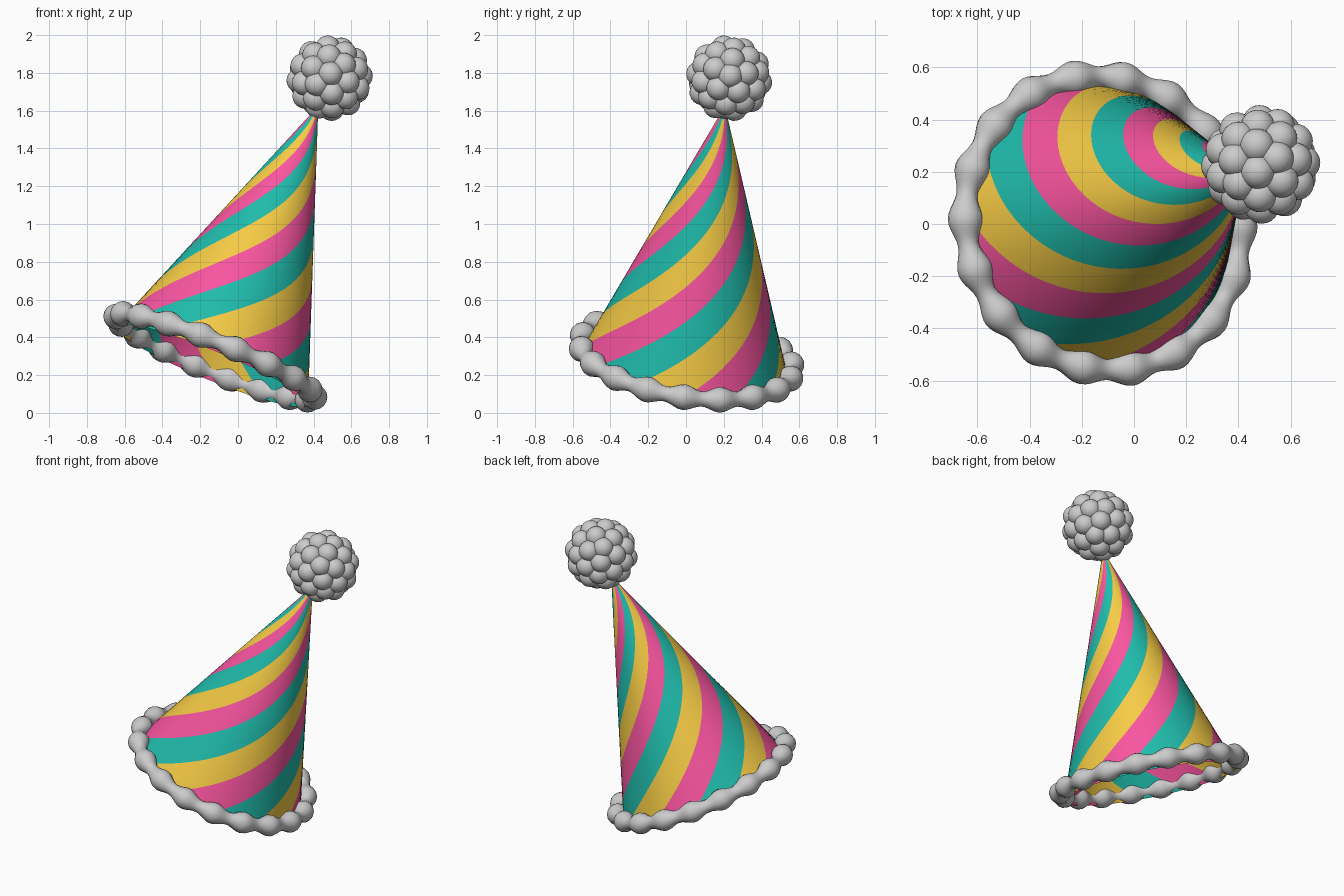
import bpy, bmesh, math
from mathutils import Vector, Matrix

if "Cube" in bpy.data.objects:
    bpy.data.objects.remove(bpy.data.objects["Cube"])

# Shared tilted frame: origin at the trim ring centre, local z along the hat axis
AXIS = Vector((0.376, 0.14, 0.916)).normalized()
FRAME = Matrix.Translation((-0.12, 0.003, 0.297)) @ Vector((0, 0, 1)).rotation_difference(AXIS).to_matrix().to_4x4()


def finish(name, bm, materials=()):
    bmesh.ops.recalc_face_normals(bm, faces=bm.faces)
    for f in bm.faces:
        f.smooth = True
    mesh = bpy.data.meshes.new(name)
    bm.to_mesh(mesh)
    bm.free()
    for m in materials:
        mesh.materials.append(m)
    ob = bpy.data.objects.new(name, mesh)
    ob.matrix_world = FRAME
    bpy.context.collection.objects.link(ob)
    return ob


def material(name, rgb):
    m = bpy.data.materials.new(name)
    m.diffuse_color = (*rgb, 1)
    m.use_nodes = True
    m.node_tree.nodes["Principled BSDF"].inputs["Base Color"].default_value = m.diffuse_color
    return m


def bridge(bm, a, b, closed_mat=None):
    n = len(a)
    for i in range(n):
        f = bm.faces.new((a[i], a[(i + 1) % n], b[(i + 1) % n], b[i]))
        if closed_mat:
            f.material_index = closed_mat(i)


# Open paper cone: columns twist with height so stripe edges follow mesh edges
stripes = [material("pink", (0.95, 0.09, 0.35)),
           material("teal", (0.014, 0.50, 0.41)),
           material("yellow", (0.92, 0.60, 0.06))]
COLS, ROWS, PER_STRIPE = 96, 40, 8
BASE_R, HEIGHT, BASE_Z = 0.55, 1.5, -0.05
TWIST, PHASE = math.radians(216), math.radians(175)
stripe_of = lambda i: (i // PER_STRIPE) % 3
bm = bmesh.new()
rings = []
for j in range(ROWS):
    s = j / ROWS
    r = BASE_R * (1 - s)
    ring = []
    for i in range(COLS):
        a = PHASE + TWIST * s + 2 * math.pi * i / COLS
        ring.append(bm.verts.new((r * math.cos(a), r * math.sin(a), BASE_Z + HEIGHT * s)))
    rings.append(ring)
for lo, hi in zip(rings, rings[1:]):
    bridge(bm, lo, hi, stripe_of)
tip = bm.verts.new((0, 0, BASE_Z + HEIGHT))
for i in range(COLS):
    f = bm.faces.new((rings[-1][i], rings[-1][(i + 1) % COLS], tip))
    f.material_index = stripe_of(i)
finish("hat_cone", bm, stripes)

# Lumpy trim: torus whose tube swells 18 times around
BUMPS, SEGS, SIDES, RING_R = 18, 18 * 10, 16, 0.567
bm = bmesh.new()
rings = []
for i in range(SEGS):
    a = 2 * math.pi * i / SEGS
    tube = 0.054 + 0.014 * math.cos(BUMPS * a)
    ring = []
    for k in range(SIDES):
        b = 2 * math.pi * k / SIDES
        r = RING_R + tube * math.cos(b)
        ring.append(bm.verts.new((r * math.cos(a), r * math.sin(a), tube * math.sin(b))))
    rings.append(ring)
for i in range(SEGS):
    bridge(bm, rings[i], rings[(i + 1) % SEGS])
finish("brim_trim", bm)

# Pompom: a core covered in small balls at evenly spread points
POM_Z, POM_R, BALL_R = 1.61, 0.163, 0.066
spread = bmesh.new()
bmesh.ops.create_icosphere(spread, subdivisions=2, radius=POM_R)
points = [v.co.copy() for v in spread.verts]
spread.free()
bm = bmesh.new()
centre = Vector((0, 0, POM_Z))
bmesh.ops.create_icosphere(bm, subdivisions=3, radius=POM_R, matrix=Matrix.Translation(centre))
for p in points:
    bmesh.ops.create_icosphere(bm, subdivisions=3, radius=BALL_R, matrix=Matrix.Translation(centre + p))
finish("pompom", bm)
